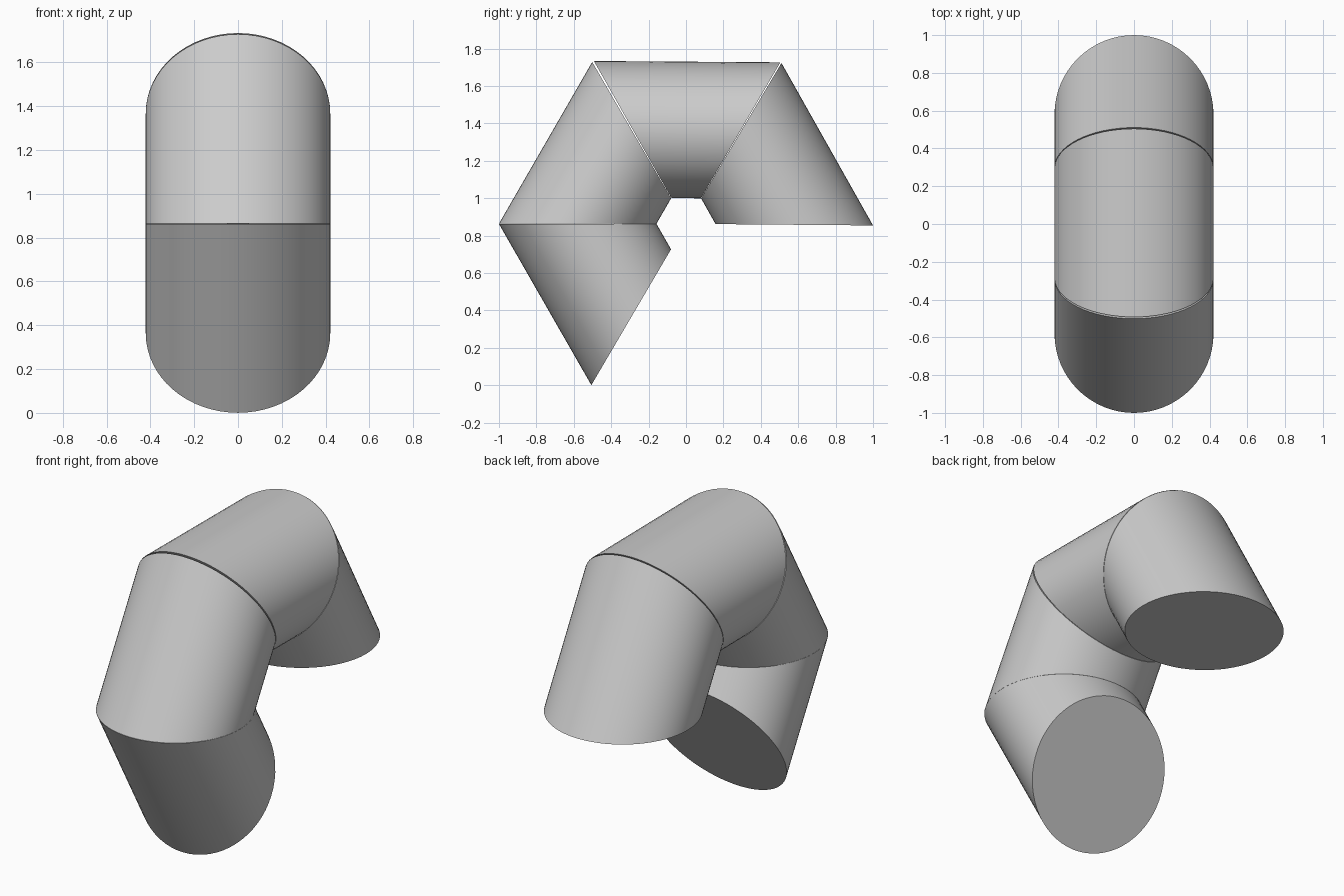
import bpy
import bmesh
import math
from mathutils import Vector

if "Cube" in bpy.data.objects:
    bpy.data.objects.remove(bpy.data.objects["Cube"], do_unlink=True)

SIDES = 64
TUBE = 0.421          # radius of each round mitre face
BEND = 0.579          # distance from the bend centre to the tube centre
CENTRE = Vector((0, 0, 0.863))

grey = bpy.data.materials.new("grey")
grey.use_nodes = True
colour = (0.6, 0.6, 0.6, 1)
grey.diffuse_color = colour
grey.node_tree.nodes["Principled BSDF"].inputs["Base Color"].default_value = colour


def mitre_ring(bm, degrees):
    """Circle standing in the plane through the bend axis at this angle."""
    a = math.radians(degrees)
    out = Vector((0, math.cos(a), math.sin(a)))
    ring = []
    for i in range(SIDES):
        t = math.tau * i / SIDES
        point = CENTRE + out * (BEND + TUBE * math.cos(t))
        point.x = TUBE * math.sin(t)
        ring.append(bm.verts.new(point))
    return ring


def tube_segment(name, start, end):
    """Closed straight tube between two mitre faces."""
    bm = bmesh.new()
    a, b = mitre_ring(bm, start), mitre_ring(bm, end)
    for i in range(SIDES):
        j = (i + 1) % SIDES
        bm.faces.new((a[i], a[j], b[j], b[i]))
    bm.faces.new(a)
    bm.faces.new(b)
    bmesh.ops.recalc_face_normals(bm, faces=bm.faces)
    mesh = bpy.data.meshes.new(name)
    bm.to_mesh(mesh)
    bm.free()
    mesh.materials.append(grey)
    obj = bpy.data.objects.new(name, mesh)
    bpy.context.collection.objects.link(obj)
    bpy.ops.object.select_all(action="DESELECT")
    obj.select_set(True)
    bpy.context.view_layer.objects.active = obj
    bpy.ops.object.shade_smooth_by_angle(angle=math.radians(30))


# Four segments of a six-part ring, with hairline joints
tube_segment("front_lower_tube", 180.05, 239.6)
tube_segment("front_upper_tube", 120.1, 179.95)
tube_segment("top_tube", 59.7, 119.5)
tube_segment("back_tube", -0.5, 59.3)
